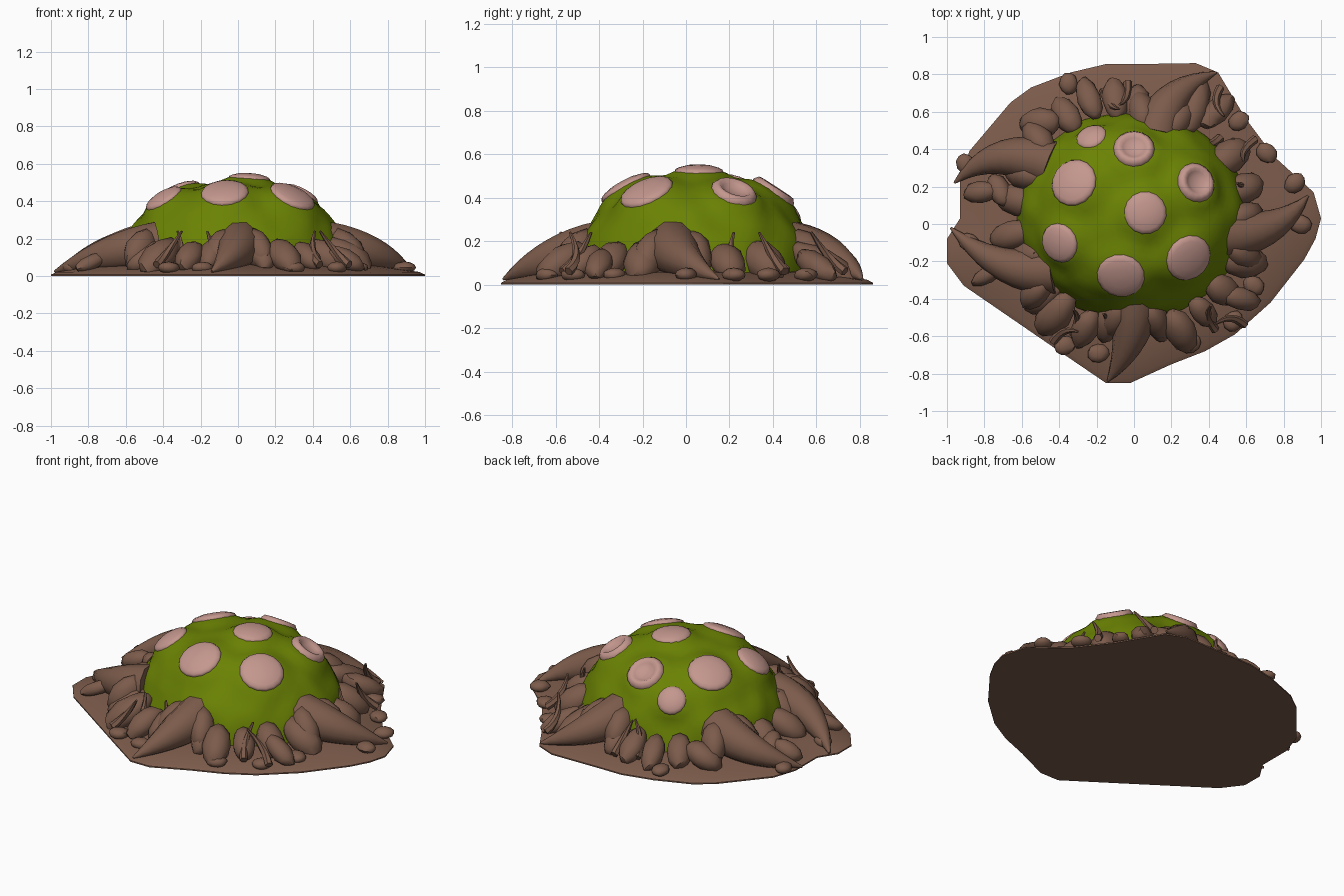
import bpy, bmesh, math, random
from mathutils import Vector, Matrix, Euler, noise

random.seed(4)
if "Cube" in bpy.data.objects:
    bpy.data.objects.remove(bpy.data.objects["Cube"])


def material(name, rgb):
    m = bpy.data.materials.new(name)
    m.use_nodes = True
    m.diffuse_color = (*rgb, 1)
    m.node_tree.nodes["Principled BSDF"].inputs["Base Color"].default_value = (*rgb, 1)
    return m


BROWN = material("earth brown", (0.2, 0.105, 0.07))
GREEN = material("moss green", (0.145, 0.225, 0.001))
PINK = material("dusty pink", (0.55, 0.31, 0.27))


def finish(bm, name, mat, angle=50):
    bmesh.ops.recalc_face_normals(bm, faces=bm.faces)
    me = bpy.data.meshes.new(name)
    bm.to_mesh(me)
    bm.free()
    me.materials.append(mat)
    ob = bpy.data.objects.new(name, me)
    bpy.context.collection.objects.link(ob)
    bpy.ops.object.select_all(action="DESELECT")
    ob.select_set(True)
    bpy.context.view_layer.objects.active = ob
    bpy.ops.object.shade_smooth_by_angle(angle=math.radians(angle))
    return ob


def loft(bm, rings):
    loops = [[bm.verts.new(p) for p in ring] for ring in rings]
    n = len(loops[0])
    for a, b in zip(loops, loops[1:]):
        for i in range(n):
            bm.faces.new((a[i], a[(i + 1) % n], b[(i + 1) % n], b[i]))
    bm.faces.new(loops[0])
    bm.faces.new(loops[-1])


# Ground slab with an irregular outline, rising gently to the middle
OUTLINE = [(.02, .855), (.33, .86), (.45, .81), (.6, .56), (.75, .36), (.96, .17), (1, .03),
           (.97, -.08), (.91, -.19), (.73, -.42), (.54, -.59), (.38, -.68), (.2, -.75), (-.02, -.85),
           (-.15, -.85), (-.4, -.68), (-.91, -.33), (-1, -.21), (-1, -.08), (-.93, .03),
           (-.93, .24), (-.88, .39), (-.66, .65), (-.55, .73), (-.34, .81), (-.15, .855)]
bm = bmesh.new()
loft(bm, [[(x * s, y * s, z) for x, y in OUTLINE]
          for s, z in ((1, 0), (1, .008), (.97, .022), (.75, .055), (.5, .075))])
finish(bm, "ground_slab", BROWN, 30)

# Mossy dome: superellipsoid with a low swelling under every spot
CX, CY, RX, RY, H, POW = -.015, .045, .63, .57, .515, 2.2
# x, y, radius, dished
SPOTS = [(.06, .06, .115, 0), (0, .4, .11, 1), (-.32, .22, .128, 0), (-.225, .46, .085, 0),
         (.33, .22, .108, 1), (.29, -.18, .128, 0), (-.07, -.275, .128, 0), (-.395, -.1, .108, 0)]


def dome_point(x, y):
    u, v = (x - CX) / RX, (y - CY) / RY
    h = math.hypot(u, v)
    nz = max(1 - h ** POW, .01) ** (1 / POW)
    k = h ** (POW - 2)
    normal = Vector((k * u / RX, k * v / RY, nz ** (POW - 1) / H)).normalized()
    return Vector((x, y, H * nz)), normal


CENTRES = [(*dome_point(x, y), r, dished) for x, y, r, dished in SPOTS]
bm = bmesh.new()
bmesh.ops.create_icosphere(bm, subdivisions=5, radius=1)
bmesh.ops.delete(bm, geom=[v for v in bm.verts if v.co.z < -.02], context="VERTS")
for v in bm.verts:
    n = v.co.copy()
    n /= (math.hypot(n.x, n.y) ** POW + abs(n.z) ** POW) ** (1 / POW)
    p = Vector((CX + RX * n.x, CY + RY * n.y, H * n.z))
    lift, rough = -.012, .016
    for c, normal, r, dished in CENTRES:
        d = (p - c).length / r
        lift += .036 * math.exp(-(d / 1.3) ** 4)
        rough *= 1 - math.exp(-(d / 1.3) ** 6)
        if dished:
            lift -= .03 * math.exp(-(d / .7) ** 4)
    v.co = p + n.normalized() * (lift + rough * noise.noise(p * 7))
finish(bm, "moss_dome", GREEN, 60)

# Pink spots: turned caps, some domed and some dished
DOMED = ((.05, .018), (.45, .016), (.8, .005), (.95, -.004), (1, -.016), (.95, -.05))
DISHED = ((.05, -.015), (.35, -.013), (.55, -.002), (.7, .01), (.85, .008), (1, -.012), (1, -.05))
for i, (c, normal, r, dished) in enumerate(CENTRES):
    frame = Matrix.Translation(c + normal * .02) @ normal.to_track_quat("Z", "Y").to_matrix().to_4x4()
    bm = bmesh.new()
    loft(bm, [[frame @ Vector((r * s * math.cos(a * math.tau / 16), r * s * math.sin(a * math.tau / 16), z))
               for a in range(16)] for s, z in (DISHED if dished else DOMED)])
    finish(bm, f"spot_{i + 1}", PINK, 60)


# Tapering tube along a three-point curve, kept above the ground
def horn(name, a, b, c, radius, power, sides=10, steps=9):
    a, b, c = Vector(a), Vector(b), Vector(c)
    rings = []
    for i in range(steps + 1):
        t = i / steps
        p = a * (1 - t) ** 2 + b * 2 * t * (1 - t) + c * t * t
        q = ((b - a) * (1 - t) + (c - b) * t).to_track_quat("Z", "Y")
        r = radius * (1 - t ** power) + .006
        ring = []
        for k in range(sides):
            w = k * math.tau / sides
            o = p + q @ Vector((math.cos(w) * r, math.sin(w) * r, 0))
            o.z = max(o.z, .008)
            ring.append(o)
        rings.append(ring)
    bm = bmesh.new()
    loft(bm, rings)
    finish(bm, name, BROWN)


# Big roots: base, bend and tip on the ground plan
ROOTS = [((-.45, .32), (-.75, .43), (-.96, .22)), ((-.43, -.25), (-.72, -.28), (-.98, -.02)),
         ((.01, -.4), (0, -.65), (-.14, -.84)), ((.48, -.06), (.77, -.06), (.93, .15)),
         ((.12, .48), (.17, .72), (.44, .81))]
for i, (a, b, c) in enumerate(ROOTS):
    horn(f"root_{i + 1}", (*a, .17), (*b, .125), (*c, .025), .12, 1.6)

# Thin twigs: foot position and lean
TWIGS = [(-.3, -.54, -.06), (-.13, -.55, -.05), (-.4, -.58, .08), (.4, -.52, .06), (.55, -.5, -.1),
         (-.03, .7, .05), (-.15, .66, -.06), (.43, .68, -.1), (.42, .42, .1), (.6, .42, -.06),
         (-.62, .1, .05), (-.6, -.12, .05), (.62, .2, .04)]
for i, (x, y, lean) in enumerate(TWIGS):
    out = Vector((x, y, 0)).normalized()
    side = Vector((-out.y, out.x, 0)) * lean
    foot = Vector((x, y, .06)) + out * .06
    top = foot - out * .12 + side + Vector((0, 0, .18))
    horn(f"twig_{i + 1}", foot, foot - out * .1 + Vector((0, 0, .06)), top, .017, 2, 6, 6)

# Leaning stones around the dome: x, y, length, width, turn from the radial line
STONES = [(-.5, .54, .22, .16, 50), (-.24, .67, .24, .13, 0), (-.1, .67, .24, .14, 0),
          (.32, .63, .32, .16, 10), (.44, .6, .24, .13, -10), (.51, .36, .26, .18, 0),
          (.59, -.2, .26, .18, 10), (.47, -.35, .22, .16, 0), (.57, -.4, .22, .12, 20),
          (.25, -.57, .26, .16, 5), (.13, -.53, .22, .13, 0), (-.26, -.56, .23, .14, 0),
          (-.42, -.48, .28, .18, 0), (-.82, .17, .18, .12, 20), (-.72, .18, .18, .12, -50),
          (-.62, .13, .24, .17, 0), (-.65, -.06, .26, .16, 10), (-.78, -.27, .2, .09, 10),
          (-.49, -.39, .24, .15, 0), (.59, .19, .22, .16, 0), (-.36, .58, .22, .15, 0),
          (-.14, -.53, .22, .14, 0), (.02, .64, .22, .14, 0), (.37, -.47, .2, .13, 0)]
# Small pebbles lying on the slab
PEBBLES = [(-.35, .75), (.56, .55), (.71, .38), (.86, .22), (.89, 0), (.53, -.52), (-.37, -.65),
           (-.19, -.69), (-.9, .32), (-.88, -.1), (.3, -.64), (.64, -.33)]


def stone(name, x, y, z, size, turn, tilt):
    angle = math.atan2(y, x) + math.radians(turn)
    place = Matrix.Translation((x, y, z)) @ Euler((0, tilt, angle)).to_matrix().to_4x4()
    bm = bmesh.new()
    bmesh.ops.create_icosphere(bm, subdivisions=2, radius=.5)
    for v in bm.verts:
        v.co *= random.uniform(.95, 1.06)
        v.co = place @ Vector(p * s for p, s in zip(v.co, size))
        v.co.z = max(v.co.z, .008)
    finish(bm, name, BROWN, 40)


for i, (x, y, length, width, turn) in enumerate(STONES):
    near = max(0, 1 - (math.hypot(x, y) - .5) / .4)
    stone(f"stone_{i + 1}", x, y, .065 + .055 * near, (length * 1.1, width, width * .9), turn, .3 + .35 * near)
for i, (x, y) in enumerate(PEBBLES):
    stone(f"pebble_{i + 1}", x, y, .045, (.12, .1, .065), random.uniform(0, 180), 0)

# Broken wedges of earth packed against the dome on both sides of each root
for i, (a, b, c) in enumerate(ROOTS):
    base, along = Vector(a), (Vector(b) - Vector(a)).normalized()
    for side in (-1, 1):
        p = base + along * .1 + Vector((-along.y, along.x)) * side * .1
        stone(f"wedge_{i + 1}_{'right' if side < 0 else 'left'}", p.x, p.y, .14, (.27, .15, .18), side * 15, .75)
